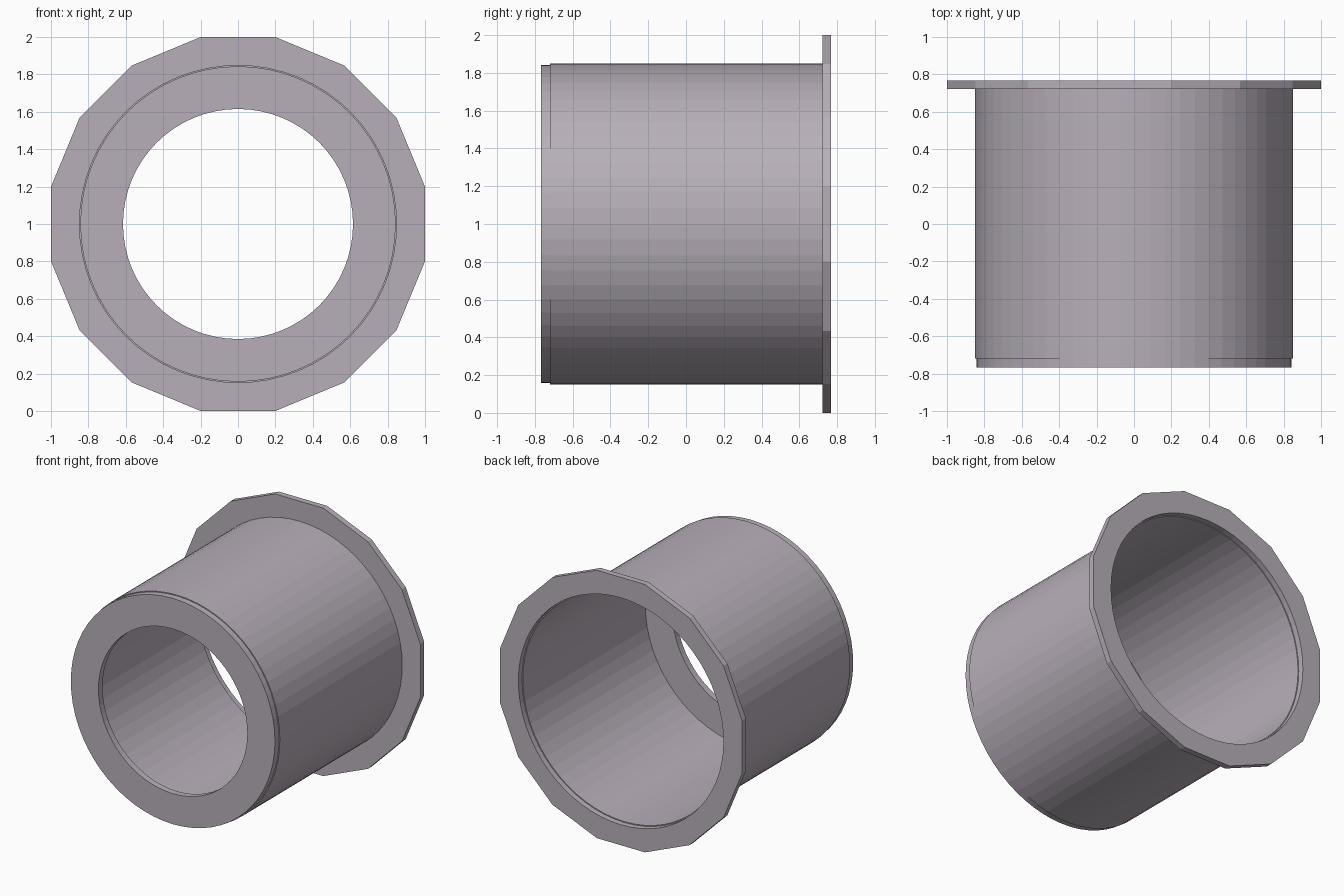
import bpy
import bmesh
from math import cos, sin, pi

SEGMENTS = 64
FLANGE_SIDES = 16
CENTRE_Z = 1.0

cube = bpy.data.objects.get("Cube")
if cube:
    bpy.data.objects.remove(cube, do_unlink=True)

# One flat colour for the whole part
colour = (0.48, 0.43, 0.49, 1.0)
metal = bpy.data.materials.new("mauve_grey")
metal.use_nodes = True
metal.diffuse_color = colour
shader = next(n for n in metal.node_tree.nodes if n.type == 'BSDF_PRINCIPLED')
shader.inputs["Base Color"].default_value = colour


def circle(radius):
    return lambda angle: radius


def polygon(apothem, sides):
    # Radius of a regular polygon with a flat side facing each axis
    step = 2 * pi / sides
    return lambda angle: apothem / cos((angle + step / 2) % step - step / 2)


def make_ring(name, outer, inner, front, back):
    """Closed ring along y, from an outer and an inner outline."""
    bm = bmesh.new()
    angles = [2 * pi * i / SEGMENTS for i in range(SEGMENTS)]
    loops = []
    for outline, y in ((outer, front), (outer, back), (inner, back), (inner, front)):
        loops.append([bm.verts.new((outline(a) * cos(a), y, outline(a) * sin(a)))
                      for a in angles])
    for k in range(4):
        a, b = loops[k], loops[(k + 1) % 4]
        for i in range(SEGMENTS):
            j = (i + 1) % SEGMENTS
            bm.faces.new((a[i], a[j], b[j], b[i]))
    bmesh.ops.recalc_face_normals(bm, faces=bm.faces)
    mesh = bpy.data.meshes.new(name)
    bm.to_mesh(mesh)
    bm.free()
    mesh.materials.append(metal)
    obj = bpy.data.objects.new(name, mesh)
    obj.location.z = CENTRE_Z
    bpy.context.collection.objects.link(obj)
    return obj


# Thin tube wall
make_ring("tube_wall", circle(0.85), circle(0.84), -0.72, 0.725)
# Front plate with the smaller opening
make_ring("front_plate", circle(0.843), circle(0.615), -0.768, -0.72)
# Flat-sided rear flange
make_ring("rear_flange", polygon(1.0, FLANGE_SIDES), circle(0.847), 0.723, 0.768)
